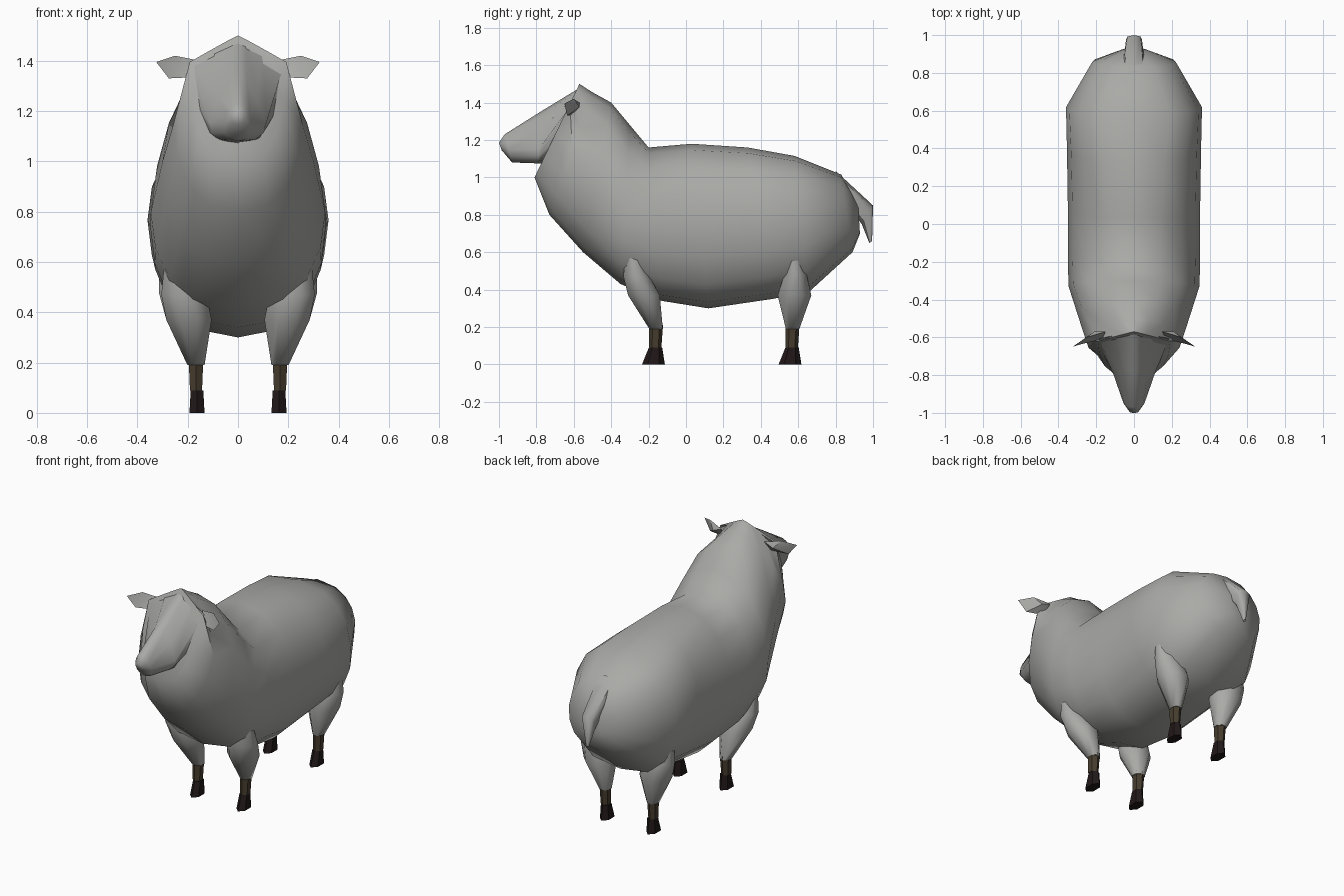
import bpy, bmesh, math

if "Cube" in bpy.data.objects:
    bpy.data.objects.remove(bpy.data.objects["Cube"])


def material(name, rgb):
    m = bpy.data.materials.new(name)
    m.diffuse_color = (*rgb, 1)
    m.use_nodes = True
    m.node_tree.nodes["Principled BSDF"].inputs["Base Color"].default_value = m.diffuse_color
    return m


WOOL = material("grey wool", (0.40, 0.40, 0.385))
SHIN = material("brown shin", (0.062, 0.046, 0.028))
HOOF = material("dark hoof", (0.015, 0.009, 0.009))


def finish(name, bm, mat, angle):
    bmesh.ops.recalc_face_normals(bm, faces=bm.faces)
    me = bpy.data.meshes.new(name)
    bm.to_mesh(me)
    bm.free()
    me.materials.append(mat)
    ob = bpy.data.objects.new(name, me)
    bpy.context.collection.objects.link(ob)
    bpy.ops.object.select_all(action='DESELECT')
    ob.select_set(True)
    bpy.context.view_layer.objects.active = ob
    bpy.ops.object.shade_smooth_by_angle(angle=math.radians(angle))
    return ob


def loft(name, rings, mat, angle=65):
    """Skin a list of point rings and cap both ends."""
    bm = bmesh.new()
    loops = [[bm.verts.new(p) for p in r] for r in rings]
    n = len(loops[0])
    for a, b in zip(loops, loops[1:]):
        for i in range(n):
            j = (i + 1) % n
            bm.faces.new((a[i], a[j], b[j], b[i]))
    bm.faces.new(loops[0])
    bm.faces.new(loops[-1])
    return finish(name, bm, mat, angle)


def slanted_ring(top, bottom, w, k=0.5, up=0.9, low=0.9, peak=0, n=16):
    """Oval between a top and bottom (y, z) point; k places its widest level,
    up and low square each half and peak turns the upper half into a gable."""
    pts = []
    for i in range(n):
        a = 2 * math.pi * i / n
        c, s = math.cos(a), math.sin(a)
        t = k * (1 - c) if c > 0 else k - (1 - k) * c
        x = abs(s) ** (up if c > 0 else low) if abs(s) > 1e-6 else 0
        if c > 0:
            x += (1 - c - x) * peak
        pts.append((math.copysign(x * w, s),
                    top[0] + (bottom[0] - top[0]) * t,
                    top[1] + (bottom[1] - top[1]) * t))
    return pts


def flat_ring(cx, cy, z, rx, ry, n):
    scale = 1 / math.cos(math.pi / n)
    return [(cx + scale * rx * math.cos(2 * math.pi * (i + 0.5) / n),
             cy + scale * ry * math.sin(2 * math.pi * (i + 0.5) / n), z)
            for i in range(n)]


# Body and neck: rump to crown
loft("body", [slanted_ring(*r) for r in (
    ((0.92, 0.86), (0.93, 0.70), 0.06),
    ((0.83, 1.015), (0.89, 0.60), 0.22, 0.5, 0.8, 0.75),
    ((0.58, 1.115), (0.66, 0.39), 0.36, 0.48, 0.64, 0.65),
    ((0.33, 1.16), (0.46, 0.35), 0.355, 0.5, 0.82, 0.7),
    ((0.03, 1.18), (0.12, 0.30), 0.35, 0.5, 0.92, 0.75),
    ((-0.20, 1.16), (-0.13, 0.34), 0.35, 0.5, 0.92, 0.7),
    ((-0.30, 1.28), (-0.35, 0.43), 0.347, 0.57, 0.95, 0.7),
    ((-0.40, 1.40), (-0.55, 0.60), 0.30, 0.5, 0.9, 0.8, 0.05),
    ((-0.50, 1.455), (-0.73, 0.80), 0.257, 0.47, 0.9, 0.8, 0.3),
    ((-0.57, 1.50), (-0.81, 1.00), 0.192, 0.21, 0.9, 0.65, 0.95))], WOOL)

# Head: ridged wedge narrowing to the muzzle
loft("head", [slanted_ring(*r, n=12) for r in (
    ((-0.575, 1.475), (-0.735, 1.07), 0.187, 0.19, 0.75, 0.6, 0.95),
    ((-0.78, 1.35), (-0.79, 1.075), 0.112, 0.72, 0.8, 0.7, 0.6),
    ((-0.97, 1.23), (-0.93, 1.08), 0.056, 0.55, 0.8, 0.8, 0.2),
    ((-1.00, 1.185), (-0.985, 1.145), 0.025))], WOOL)

# Tail: bent over and hanging
loft("tail", [slanted_ring(*r, n=8) for r in (
    ((0.80, 1.035), (0.84, 0.88), 0.062, 0.4, 0.5),
    ((1.00, 0.85), (0.94, 0.75), 0.042, 0.4, 0.5),
    ((0.995, 0.66), (0.98, 0.65), 0.008))], WOOL, 50)

for side, s in (("left", 1), ("right", -1)):
    # Ears: leaf outline with a raised back and a hollow front
    bm = bmesh.new()
    rim = [bm.verts.new((s * x, y, z)) for x, y, z in (
        (0.15, -0.57, 1.40), (0.25, -0.60, 1.42), (0.325, -0.65, 1.395),
        (0.275, -0.635, 1.33), (0.17, -0.61, 1.335))]
    back = bm.verts.new((s * 0.21, -0.57, 1.375))
    front = bm.verts.new((s * 0.22, -0.595, 1.38))
    for i in range(5):
        for centre in (back, front):
            bm.faces.new((rim[i], rim[(i + 1) % 5], centre))
    finish(side + "_ear", bm, WOOL, 30)

    # Legs: woolly thigh melting into the flank, bare shin and flared hoof
    for end, y, thigh in (
            ("front", -0.16, ((0.195, -0.225, 0.37, 0.09, 0.085),
                              (0.215, -0.265, 0.47, 0.09, 0.07),
                              (0.23, -0.29, 0.62, 0.06, 0.03))),
            ("rear", 0.57, ((0.195, 0.58, 0.37, 0.09, 0.09),
                            (0.225, 0.585, 0.48, 0.09, 0.06),
                            (0.25, 0.58, 0.66, 0.06, 0.02)))):
        name = f"{side}_{end}_"
        wool = ((0.167, y, 0.19, 0.034, 0.036),) + thigh
        loft(name + "leg", [flat_ring(s * r[0], *r[1:], 8) for r in wool], WOOL)
        shin = ((y, 0.21, 0.029, 0.032), (y - 0.005, 0.09, 0.024, 0.029))
        loft(name + "shin", [flat_ring(s * 0.167, c, z, a, b, 6)
                             for c, z, a, b in shin], SHIN, 30)
        hoof = ((y - 0.003, 0.09, 0.025, 0.031), (y - 0.014, 0, 0.03, 0.053))
        loft(name + "hoof", [flat_ring(s * 0.163, c, z, a, b, 6)
                             for c, z, a, b in hoof], HOOF, 30)
